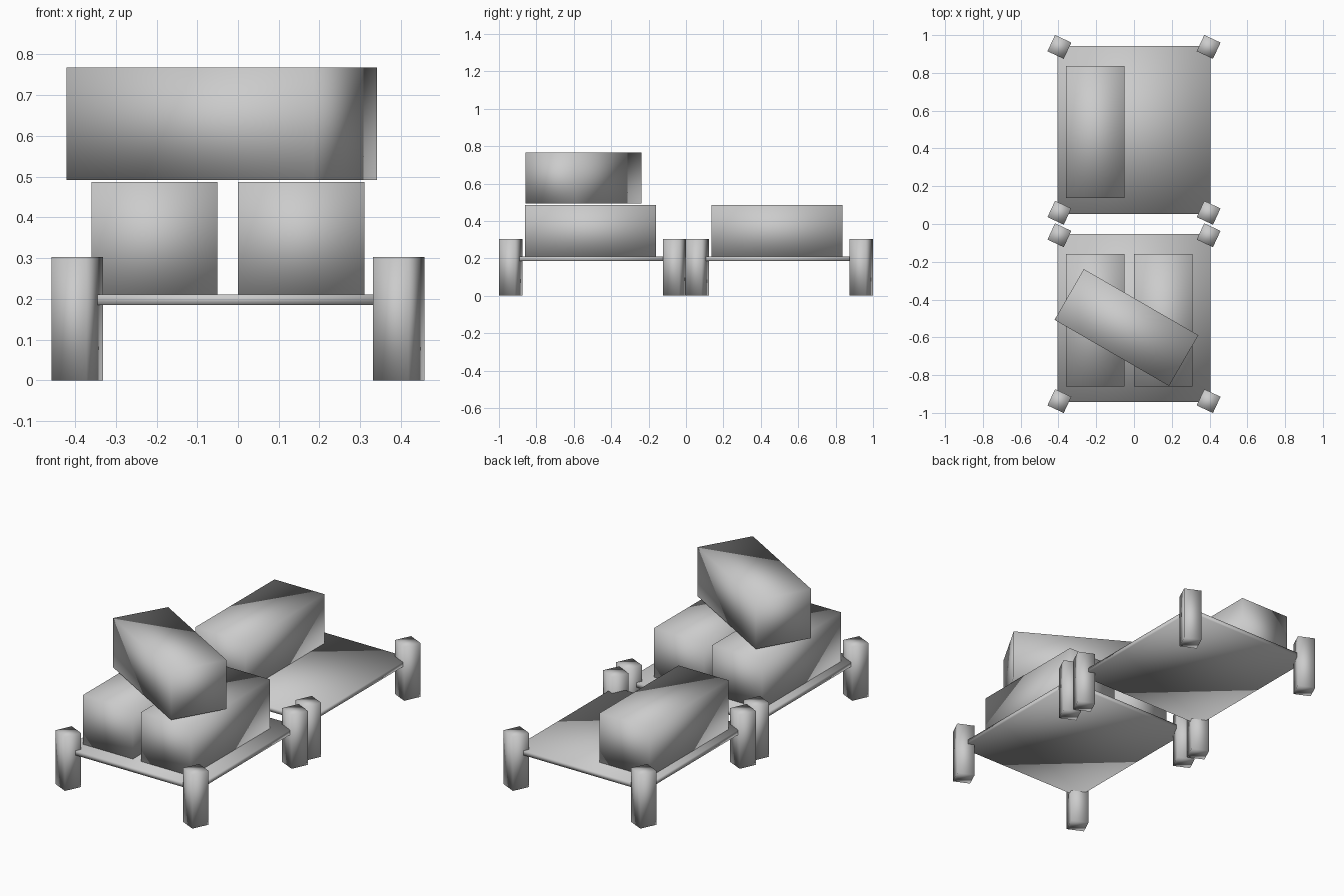
import bpy
from math import radians

if "Cube" in bpy.data.objects:
    bpy.data.objects.remove(bpy.data.objects["Cube"])


def box(name, center, size, turn=0.0):
    """Softly shaded box, turned about z."""
    bpy.ops.mesh.primitive_cube_add(size=1, location=center, rotation=(0, 0, radians(turn)))
    ob = bpy.context.object
    ob.name = name
    ob.scale = size
    bpy.ops.object.transform_apply(location=False, rotation=False, scale=True)
    bpy.ops.object.shade_smooth()
    return ob


BED_Y = 0.4985
LEG = 0.095
CRATE = (0.31, 0.70, 0.275)

for label, cy in (("front", -BED_Y), ("back", BED_Y)):
    # thin platform
    box(f"{label}_platform", (0, cy, 0.198), (0.81, 0.89, 0.026))
    # four posts, all turned the same way
    for sx, side in ((-1, "left"), (1, "right")):
        for sy, end in ((-1, "near"), (1, "far")):
            box(f"{label}_{end}_{side}_leg", (sx * 0.395, cy + sy * 0.439, 0.151),
                (LEG, LEG, 0.302), -25)
    # crate on the left of each platform
    box(f"{label}_left_crate", (-0.205, cy - 0.011, 0.3485), CRATE)

# second crate on the front platform, and one stacked askew on top
box("front_right_crate", (0.155, -BED_Y - 0.011, 0.3485), CRATE)
box("stacked_crate", (-0.04, -0.548, 0.6295), CRATE, 60)
